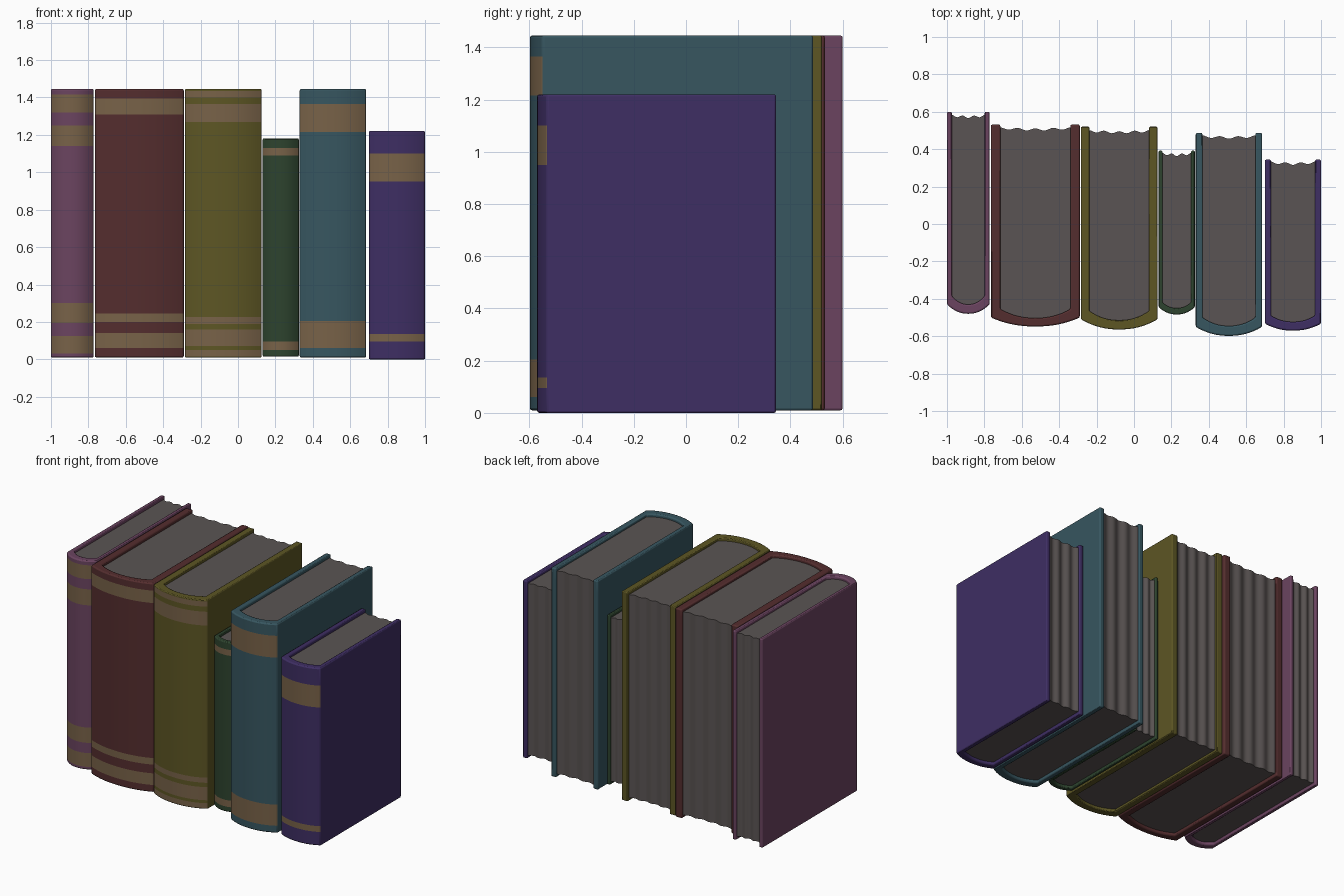
import bpy
import bmesh
import math

if "Cube" in bpy.data.objects:
    bpy.data.objects.remove(bpy.data.objects["Cube"])


def srgb(r, g, b):
    return tuple((c / 255 / 12.92 if c < 10 else ((c / 255 + 0.055) / 1.055) ** 2.4) for c in (r, g, b)) + (1,)


def material(name, rgb):
    m = bpy.data.materials.new(name)
    m.diffuse_color = srgb(*rgb)
    m.use_nodes = True
    m.node_tree.nodes["Principled BSDF"].inputs["Base Color"].default_value = m.diffuse_color
    return m


tan = material("tan bands", (120, 98, 72))
paper = material("grey paper", (90, 84, 83))


def strip_prism(name, a, b, levels, mats, bands=(), arc=(0, 0), bevel=0.0):
    """Extrude the strip between 2D paths a and b through the z levels."""
    bm = bmesh.new()
    A = [[bm.verts.new((x, y, z)) for x, y in a] for z in levels]
    B = [[bm.verts.new((x, y, z)) for x, y in b] for z in levels]
    n = len(a)
    for k in range(len(levels) - 1):
        mid = (levels[k] + levels[k + 1]) / 2
        in_band = any(lo < mid < hi for lo, hi in bands)
        for i in range(n - 1):
            f = bm.faces.new((A[k][i], A[k][i + 1], A[k + 1][i + 1], A[k + 1][i]))
            if in_band and arc[0] <= i < arc[1]:
                f.material_index = 1
            bm.faces.new((B[k][i + 1], B[k][i], B[k + 1][i], B[k + 1][i + 1]))
        for i in (0, n - 1):
            bm.faces.new((A[k][i], A[k + 1][i], B[k + 1][i], B[k][i]))
    for k in (0, len(levels) - 1):
        for i in range(n - 1):
            bm.faces.new((A[k][i], A[k][i + 1], B[k][i + 1], B[k][i]))
    bmesh.ops.recalc_face_normals(bm, faces=bm.faces)
    me = bpy.data.meshes.new(name)
    bm.to_mesh(me)
    bm.free()
    ob = bpy.data.objects.new(name, me)
    bpy.context.collection.objects.link(ob)
    for m in mats:
        me.materials.append(m)
    if bevel:
        mod = ob.modifiers.new("soft edges", 'BEVEL')
        mod.width = bevel
        mod.segments = 2
        mod.limit_method = 'ANGLE'
        mod.angle_limit = math.radians(40)
    bpy.ops.object.select_all(action='DESELECT')
    bpy.context.view_layer.objects.active = ob
    ob.select_set(True)
    bpy.ops.object.shade_smooth_by_angle(angle=math.radians(30))
    return ob


def arc_pts(x0, x1, y_side, y_front, n):
    """Bulging spine curve from x0 to x1."""
    pts = []
    for i in range(n + 1):
        t = 2 * i / n - 1
        pts.append((x0 + (x1 - x0) * i / n, y_side + (y_front - y_side) * (1 - abs(t) ** 2.2)))
    return pts


def book(name, rgb, x0, x1, z0, z1, back, corner, front, in_corner, in_front, page_back, th, bands):
    # Cover: two boards and a rounded spine, with tan bands on the spine
    n = 16
    cover = material(name + " cover", rgb)
    outer = [(x0, back)] + arc_pts(x0, x1, corner, front, n) + [(x1, back)]
    inner = [(x0 + th, back)] + arc_pts(x0 + th, x1 - th, in_corner, in_front, n) + [(x1 - th, back)]
    levels = sorted({z0, z1} | {z for band in bands for z in band})
    strip_prism(name + "_cover", outer, inner, levels, [cover, tan], bands, (1, n + 1), min(0.008, th * 0.3))
    # Pages: rounded at the spine, wavy at the open edge
    n = 40
    p0, p1 = x0 + th - 0.003, x1 - th + 0.003
    front_edge = arc_pts(p0, p1, in_corner - 0.003, in_front - 0.003, n)
    waves = max(3, round((p1 - p0) / 0.085))
    back_edge = [(x, page_back + 0.006 * math.cos(2 * math.pi * waves * i / n)
                  + 0.003 * math.cos(2 * math.pi * i / n)) for i, (x, _) in enumerate(front_edge)]
    strip_prism(name + "_pages", front_edge, back_edge, [z0 + 0.02, z1 - 0.02], [paper])


# name, colour, x range, z range, back, outer spine side/front, inner side/front, page back, thickness, bands
book("mauve_book", (107, 68, 96), -1.0, -0.772, 0.01, 1.445, 0.60, -0.43, -0.48, -0.385, -0.43, 0.575, 0.026,
     [(0.03, 0.125), (0.195, 0.30), (1.14, 1.25), (1.32, 1.415)])
book("red_book", (84, 45, 46), -0.765, -0.29, 0.01, 1.445, 0.532, -0.50, -0.548, -0.455, -0.503, 0.508, 0.05,
     [(0.06, 0.14), (0.20, 0.245), (1.31, 1.395)])
book("olive_book", (93, 86, 36), -0.283, 0.125, 0.01, 1.445, 0.52, -0.51, -0.564, -0.465, -0.515, 0.493, 0.044,
     [(0.015, 0.05), (0.07, 0.16), (0.19, 0.225), (1.27, 1.365), (1.40, 1.435)])
book("green_book", (45, 67, 46), 0.132, 0.325, 0.015, 1.18, 0.392, -0.445, -0.484, -0.42, -0.45, 0.372, 0.02,
     [(0.05, 0.095), (1.09, 1.13)])
book("teal_book", (55, 86, 96), 0.33, 0.685, 0.01, 1.445, 0.487, -0.55, -0.598, -0.50, -0.545, 0.465, 0.036,
     [(0.06, 0.205), (1.215, 1.365)])
book("indigo_book", (62, 46, 99), 0.70, 1.0, 0.0, 1.22, 0.345, -0.533, -0.57, -0.49, -0.523, 0.325, 0.032,
     [(0.095, 0.135), (0.95, 1.10)])
